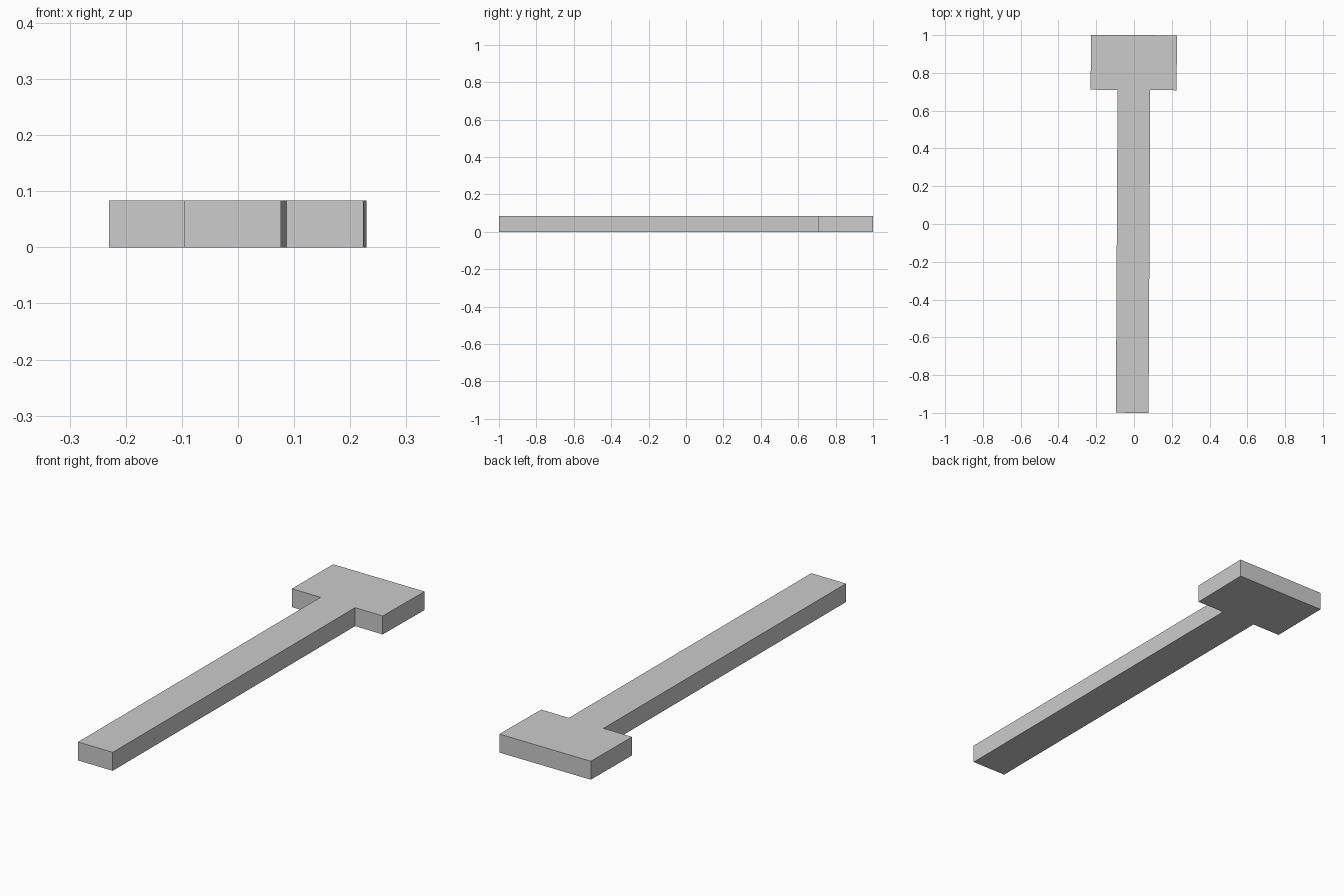
import bpy, bmesh

if "Cube" in bpy.data.objects:
    bpy.data.objects.remove(bpy.data.objects["Cube"])

HEIGHT = 0.083

# T-shaped outline, turned very slightly about z
OUTLINE = [
    (-0.096, -0.999), (0.077, -1.0), (0.086, 0.709), (0.224, 0.708),
    (0.229, 0.999), (-0.227, 1.0), (-0.230, 0.711), (-0.087, 0.710),
]

grey = bpy.data.materials.new("grey")
grey.diffuse_color = (0.6, 0.6, 0.6, 1.0)
grey.use_nodes = True
grey.node_tree.nodes["Principled BSDF"].inputs["Base Color"].default_value = grey.diffuse_color

# Flat profile extruded straight up into one solid bar with a wide head
bm = bmesh.new()
base = bm.faces.new([bm.verts.new((x, y, 0)) for x, y in OUTLINE])
top = bmesh.ops.extrude_face_region(bm, geom=[base], use_keep_orig=True)
top_verts = [g for g in top["geom"] if isinstance(g, bmesh.types.BMVert)]
bmesh.ops.translate(bm, verts=top_verts, vec=(0, 0, HEIGHT))
bmesh.ops.recalc_face_normals(bm, faces=bm.faces)

mesh = bpy.data.meshes.new("t_bar")
bm.to_mesh(mesh)
bm.free()
mesh.materials.append(grey)
bpy.context.collection.objects.link(bpy.data.objects.new("t_bar", mesh))
